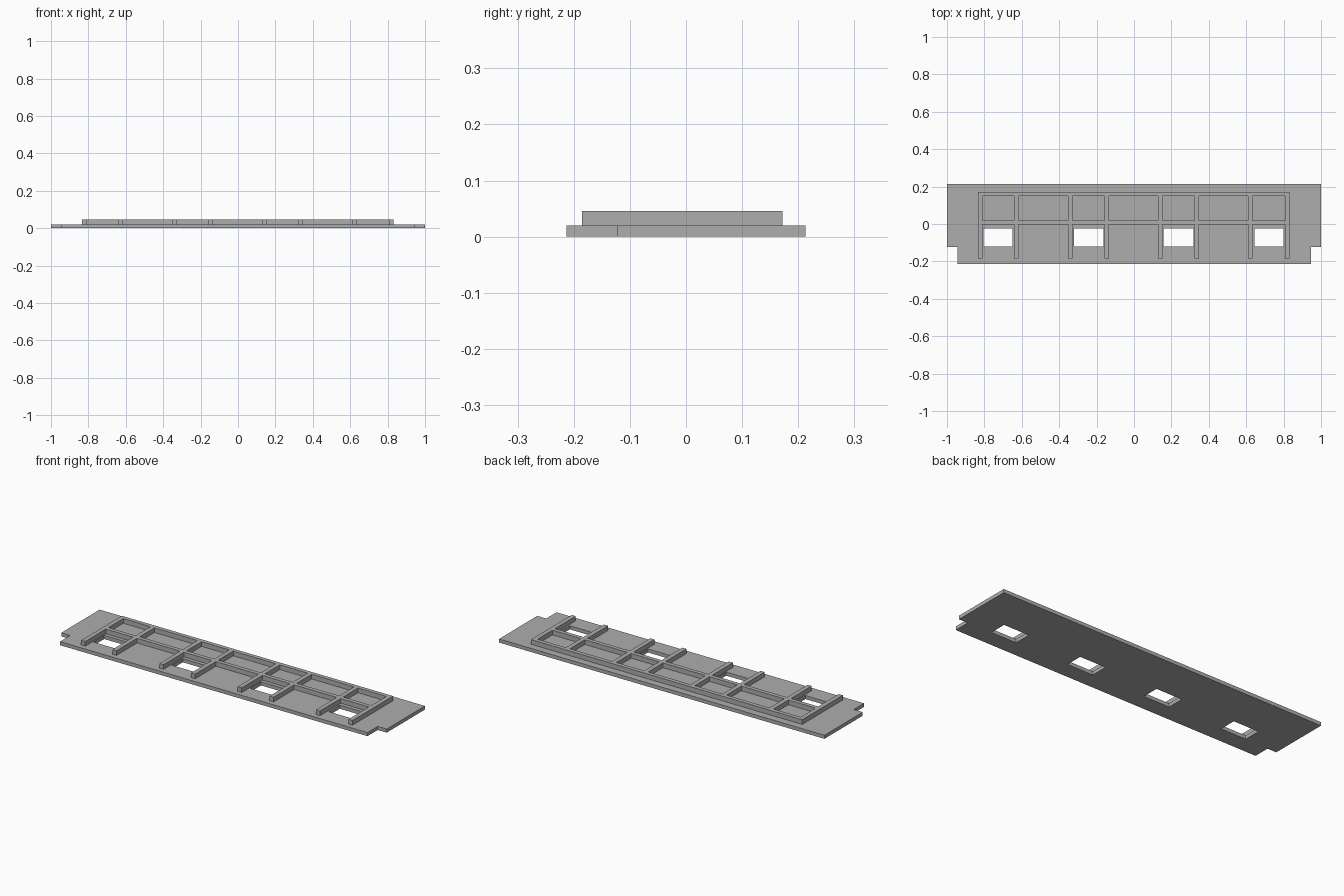
import bpy, bmesh

if "Cube" in bpy.data.objects:
    bpy.data.objects.remove(bpy.data.objects["Cube"])

grey = bpy.data.materials.new("plain grey")
grey.diffuse_color = (0.42, 0.42, 0.42, 1)
grey.use_nodes = True
grey.node_tree.nodes["Principled BSDF"].inputs["Base Color"].default_value = grey.diffuse_color


def plate(name, xs, ys, z0, z1, is_solid):
    """Flat part made from the solid cells of an uneven grid, raised from z0 to z1."""
    bm = bmesh.new()
    grid = [[bm.verts.new((x, y, z0)) for y in ys] for x in xs]
    for i in range(len(xs) - 1):
        for j in range(len(ys) - 1):
            if is_solid((xs[i] + xs[i + 1]) / 2, (ys[j] + ys[j + 1]) / 2):
                bm.faces.new((grid[i][j], grid[i + 1][j], grid[i + 1][j + 1], grid[i][j + 1]))
    bmesh.ops.delete(bm, geom=[v for v in bm.verts if not v.link_faces], context='VERTS')
    # Thicken the sheet, keeping the lower faces as the underside
    raised = bmesh.ops.extrude_face_region(bm, geom=bm.faces[:], use_keep_orig=True)
    for v in [g for g in raised["geom"] if isinstance(g, bmesh.types.BMVert)]:
        v.co.z = z1
    bmesh.ops.recalc_face_normals(bm, faces=bm.faces[:])
    bmesh.ops.dissolve_limit(bm, angle_limit=0.01, verts=bm.verts[:], edges=bm.edges[:])
    mesh = bpy.data.meshes.new(name)
    bm.to_mesh(mesh)
    bm.free()
    mesh.materials.append(grey)
    obj = bpy.data.objects.new(name, mesh)
    bpy.context.collection.objects.link(obj)
    return obj


# Base plate: notched front corners and four rectangular openings
openings = [(-0.805, -0.65), (-0.322, -0.163), (0.159, 0.318), (0.643, 0.798)]
HOLE_FRONT, HOLE_BACK = -0.12, -0.025
NOTCH_X, NOTCH_Y = 0.945, -0.123


def base_solid(x, y):
    in_notch = abs(x) > NOTCH_X and y < NOTCH_Y
    in_hole = HOLE_FRONT < y < HOLE_BACK and any(a < x < b for a, b in openings)
    return not (in_notch or in_hole)


base_xs = sorted([-1, -NOTCH_X, NOTCH_X, 1] + [x for pair in openings for x in pair])
plate("base_plate", base_xs, [-0.213, NOTCH_Y, HOLE_FRONT, HOLE_BACK, 0.213], 0, 0.02, base_solid)

# Room walls: eight cross walls joined by a back wall and a corridor wall
WALL = 0.025
wall_centres = [-0.822, -0.63, -0.341, -0.146, 0.14, 0.336, 0.621, 0.82]
rows = [(-0.004, 0.019), (0.149, 0.172)]


def wall_solid(x, y):
    return (any(abs(x - c) < WALL / 2 for c in wall_centres)
            or any(a < y < b for a, b in rows))


wall_xs = [c + s * WALL / 2 for c in wall_centres for s in (-1, 1)]
wall_ys = [-0.185] + [y for row in rows for y in row]
plate("room_walls", wall_xs, wall_ys, 0.02, 0.046, wall_solid)
